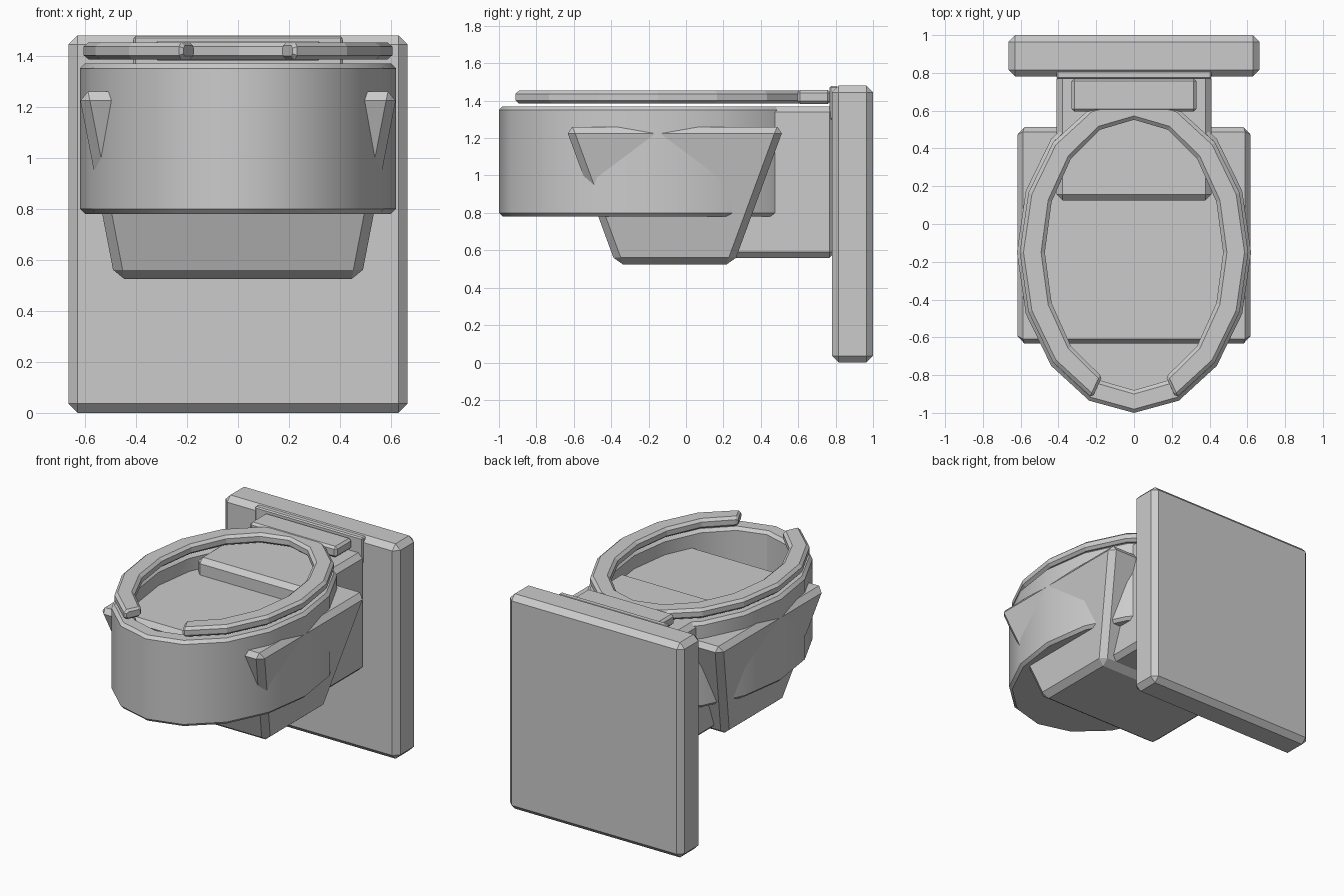
import bpy, bmesh, math

if "Cube" in bpy.data.objects:
    bpy.data.objects.remove(bpy.data.objects["Cube"])

CY = -0.15          # centre of the oval bowl and seat
SIDES = 16


def finish(bm, name, bevel=0.0, smooth=None):
    bmesh.ops.recalc_face_normals(bm, faces=bm.faces)
    if bevel:
        bmesh.ops.bevel(bm, geom=bm.edges[:], offset=bevel, segments=1,
                        affect='EDGES', clamp_overlap=True)
    mesh = bpy.data.meshes.new(name)
    bm.to_mesh(mesh)
    bm.free()
    obj = bpy.data.objects.new(name, mesh)
    bpy.context.collection.objects.link(obj)
    if smooth:
        bpy.ops.object.select_all(action='DESELECT')
        obj.select_set(True)
        bpy.context.view_layer.objects.active = obj
        bpy.ops.object.shade_smooth_by_angle(angle=math.radians(smooth))
    return obj


def frustum(name, bottom, top, z0, z1, bevel):
    """Box with separate bottom and top rectangles: (half x, y min, y max)."""
    bm = bmesh.new()
    loops = []
    for (hx, y0, y1), z in ((bottom, z0), (top, z1)):
        loops.append([bm.verts.new((x, y, z)) for x, y in
                      ((-hx, y0), (hx, y0), (hx, y1), (-hx, y1))])
    lo, hi = loops
    bm.faces.new(lo[::-1])
    bm.faces.new(hi)
    for i in range(4):
        j = (i + 1) % 4
        bm.faces.new((lo[i], lo[j], hi[j], hi[i]))
    return finish(bm, name, bevel)


def box(name, hx, y0, y1, z0, z1, bevel):
    return frustum(name, (hx, y0, y1), (hx, y0, y1), z0, z1, bevel)


def oval(a, b, k):
    t = -math.pi / 2 + 2 * math.pi * k / SIDES
    return a * math.cos(t), CY + b * math.sin(t)


# wall panel, neck block and the thin plate at the back of the neck
box("wall_panel", 0.665, 0.78, 1.0, 0.0, 1.48, 0.036)
box("neck_block", 0.41, 0.125, 0.80, 0.56, 1.37, 0.032)
box("back_plate", 0.41, 0.768, 0.812, 1.30, 1.477, 0.008)

# tapered base that pokes out through the bowl sides
frustum("tapered_base", (0.483, -0.375, 0.255), (0.625, -0.645, 0.525),
        0.525, 1.26, 0.037)

# oval bowl, hollow with a closed floor
bm = bmesh.new()
profile = [(.60, .83, .78), (.62, .85, .80), (.62, .85, 1.35),
           (.60, .83, 1.37), (.52, .75, 1.37), (.50, .73, 1.35),
           (.50, .73, .82)]
rings = [[bm.verts.new((*oval(a, b, k), z)) for k in range(SIDES)]
         for a, b, z in profile]
for r, s in zip(rings, rings[1:]):
    for k in range(SIDES):
        n = (k + 1) % SIDES
        bm.faces.new((r[k], r[n], s[n], s[k]))
bm.faces.new(rings[0][::-1])
bm.faces.new(rings[-1])
finish(bm, "bowl", smooth=32)

# open-fronted seat: octagonal section swept round the oval, gap at the front
bm = bmesh.new()
section = [(.585, .805, 1.385), (.605, .825, 1.402), (.605, .825, 1.436),
           (.585, .805, 1.453), (.492, .722, 1.453), (.472, .702, 1.436),
           (.472, .702, 1.402), (.492, .722, 1.385)]
cuts = [[bm.verts.new((*oval(a, b, k), z)) for a, b, z in section]
        for k in range(1, SIDES)]
for r, s in zip(cuts, cuts[1:]):
    for i in range(8):
        j = (i + 1) % 8
        bm.faces.new((r[i], r[j], s[j], s[i]))
ends = [bm.faces.new(cuts[0]), bm.faces.new(cuts[-1][::-1])]
bmesh.ops.recalc_face_normals(bm, faces=bm.faces)
# chamfered seat tips
for face, side in zip(ends, (1, -1)):
    bmesh.ops.inset_region(bm, faces=[face], thickness=0.014, depth=0.014)
finish(bm, "seat")

# hinge bar joining the seat to the neck
box("hinge_bar", 0.33, 0.595, 0.772, 1.382, 1.457, 0.015)
